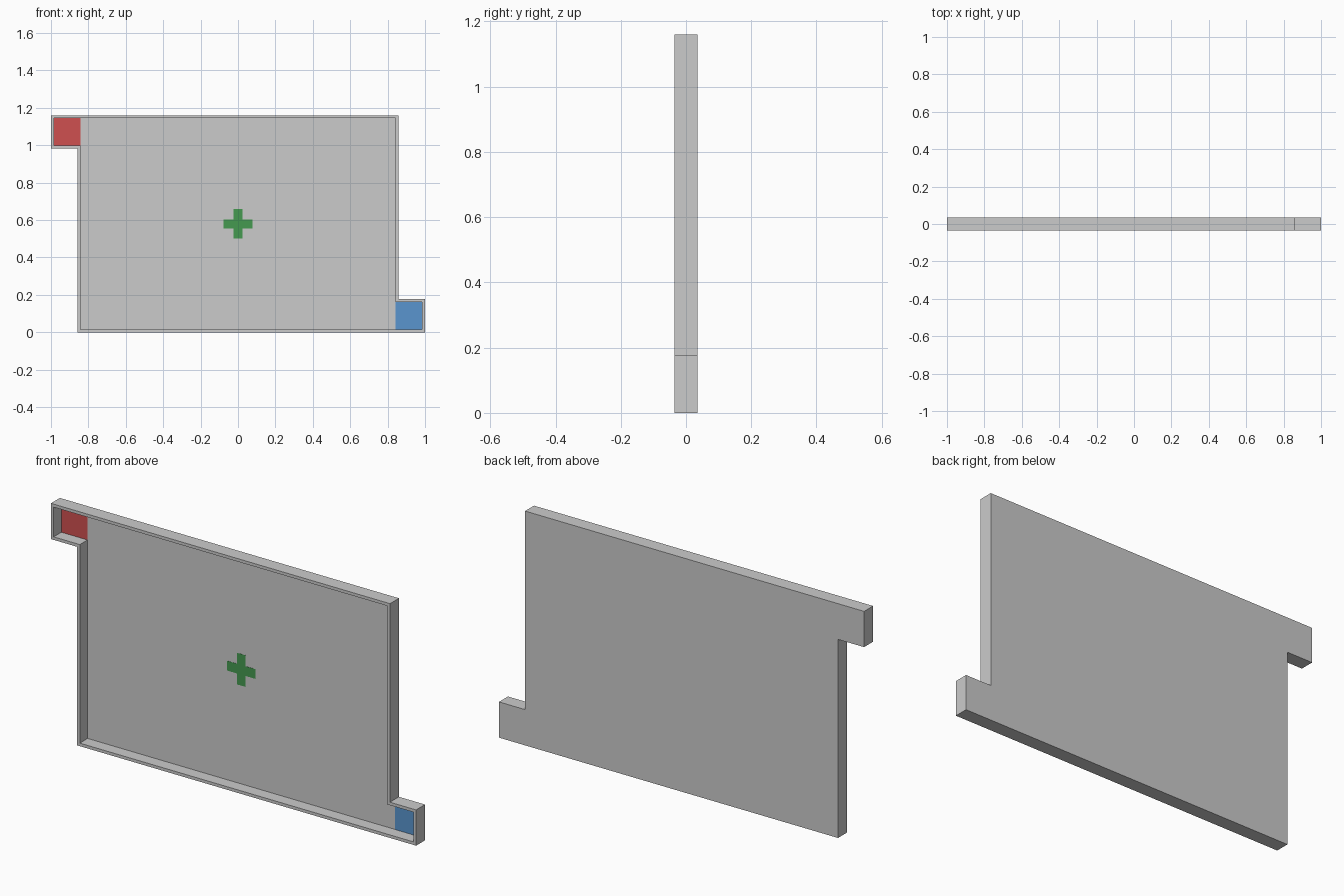
import bpy, bmesh
from mathutils import Vector

if "Cube" in bpy.data.objects:
    bpy.data.objects.remove(bpy.data.objects["Cube"])

W, H, NECK_X, PORT_H = 1.0, 1.16, 0.857, 0.177   # outline extents
HALF_D, WALL, FLOOR_Y = 0.035, 0.015, 0.026      # depth, rim thickness, floor level


def finish(bm, name, color=None):
    bmesh.ops.recalc_face_normals(bm, faces=bm.faces)
    mesh = bpy.data.meshes.new(name)
    bm.to_mesh(mesh)
    bm.free()
    ob = bpy.data.objects.new(name, mesh)
    bpy.context.collection.objects.link(ob)
    if color:
        mat = bpy.data.materials.new(name + "_paint")
        mat.diffuse_color = (*color, 1)
        mat.use_nodes = True
        mat.node_tree.nodes["Principled BSDF"].inputs["Base Color"].default_value = mat.diffuse_color
        mesh.materials.append(mat)
    return ob


def slab(outline, y_front, y_back):
    # Outline in xz, extruded from front to back; returns the front face too
    bm = bmesh.new()
    front = bm.faces.new([bm.verts.new((x, y_front, z)) for x, z in outline])
    back = bm.faces.new([bm.verts.new((x, y_back, z)) for x, z in reversed(outline)])
    f, b = list(front.verts), list(reversed(back.verts))
    n = len(f)
    for i in range(n):
        j = (i + 1) % n
        bm.faces.new((f[j], f[i], b[i], b[j]))
    bm.normal_update()
    return bm, front


# Tray: half the outline, repeated by a half turn about the centre
half = [(-NECK_X, 0), (W, 0), (W, PORT_H), (NECK_X, PORT_H)]
outline = half + [(-x, H - z) for x, z in half]
bm, front = slab(outline, -HALF_D, HALF_D)
bmesh.ops.inset_region(bm, faces=[front], thickness=WALL, use_even_offset=True)
inner = bmesh.ops.extrude_discrete_faces(bm, faces=[front])["faces"][0]
bmesh.ops.translate(bm, verts=inner.verts, vec=Vector((0, FLOOR_Y + HALF_D, 0)))
finish(bm, "tray")


def marker(name, points, color):
    bm, _ = slab(points, FLOOR_Y - 0.001, FLOOR_Y + 0.001)
    finish(bm, name, color)


# Coloured end zones in the two side pockets
x0, x1, z0, z1 = NECK_X - WALL, W - WALL, WALL, PORT_H - WALL
zone = [(x0, z0), (x1, z0), (x1, z1), (x0, z1)]
marker("exit_zone", zone, (0.10, 0.30, 0.62))
marker("entry_zone", [(-x, H - z) for x, z in zone], (0.62, 0.08, 0.08))

# Cross in the middle of the floor
a, b = 0.078, 0.024
arm = [(b, -a), (b, -b), (a, -b)]
cross = []
for _ in range(4):
    cross += arm
    arm = [(-z, x) for x, z in arm]
marker("centre_cross", [(x, z + H / 2) for x, z in cross], (0.06, 0.32, 0.08))
